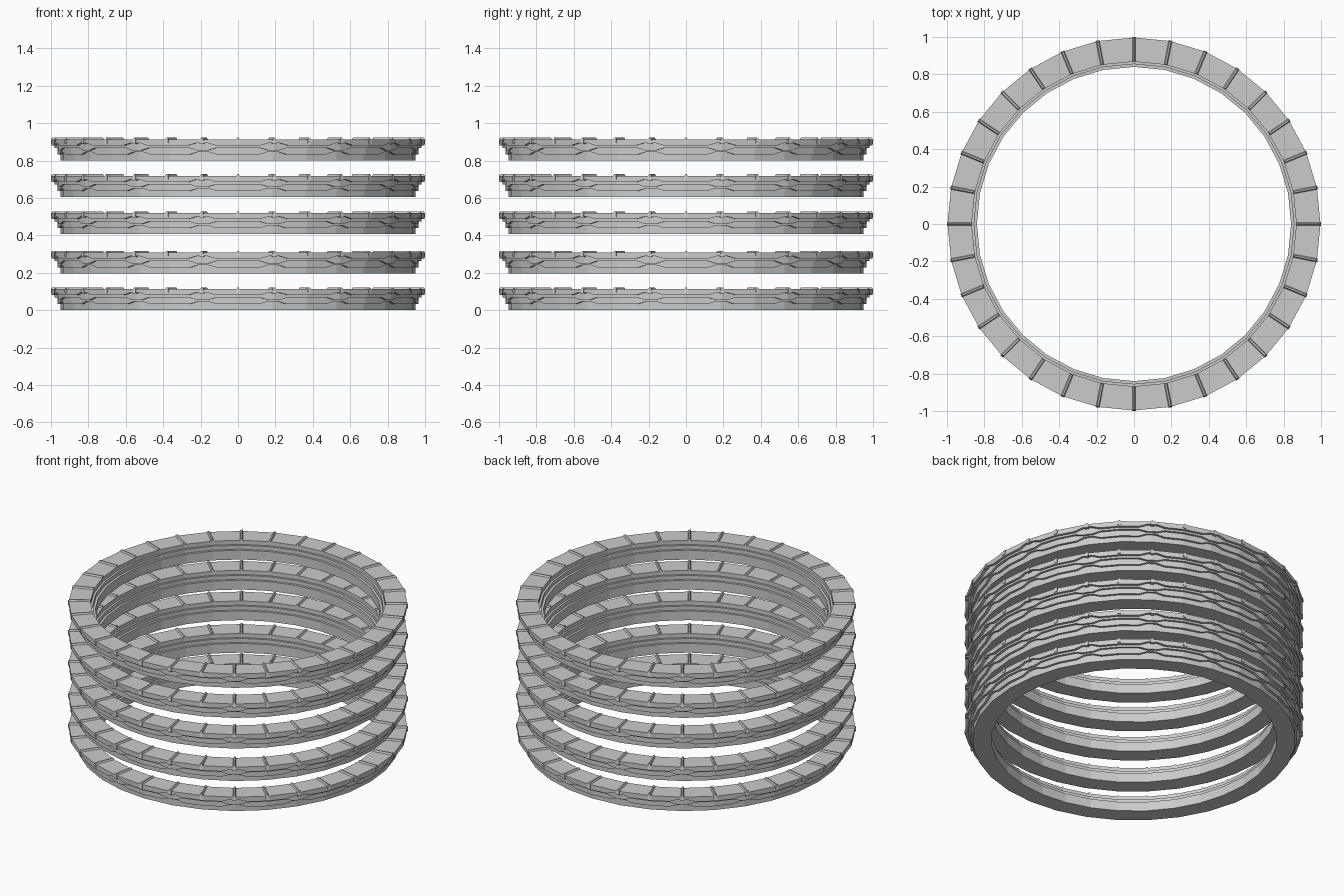
import bpy, bmesh, math
from mathutils import Matrix

if "Cube" in bpy.data.objects:
    bpy.data.objects.remove(bpy.data.objects["Cube"])

SIDES = 32
RING_BASES = [0.0, 0.195, 0.406, 0.605, 0.80]
# fraction along a side, raised (1) or lowered (0) tread edge; spans two sides
PATTERN = [(0, 0), (0.4, 0), (0.6, 0), (0.85, 1), (1.0, 1), (1.15, 1), (1.4, 0), (1.6, 0)]


def section(a, b, c):
    """Stepped cross-section: radius, height."""
    return [(0.95, 0), (0.95, a), (0.965, a), (0.965, b), (0.98, b), (0.98, c),
            (0.997, c), (0.997, 0.112), (0.868, 0.112), (0.868, 0.085),
            (0.855, 0.085), (0.855, 0.06), (0.84, 0.06), (0.84, 0)]


def polygon_point(f, r):
    """Point at side position f on the 32-sided polygon of radius r."""
    i, t = int(f + 1e-6), f - int(f + 1e-6)
    a0, a1 = 2 * math.pi * i / SIDES, 2 * math.pi * (i + 1) / SIDES
    return (r * ((1 - t) * math.cos(a0) + t * math.cos(a1)),
            r * ((1 - t) * math.sin(a0) + t * math.sin(a1)))


def add_object(name, bm, z):
    bmesh.ops.recalc_face_normals(bm, faces=bm.faces[:])
    mesh = bpy.data.meshes.new(name)
    bm.to_mesh(mesh)
    bm.free()
    ob = bpy.data.objects.new(name, mesh)
    ob.location.z = z
    bpy.context.collection.objects.link(ob)


def ring_body(name, z0):
    bm = bmesh.new()
    loops = []
    for pair in range(SIDES // 2):
        for f, up in PATTERN:
            prof = section(0.032 + 0.014 * up, 0.068 - 0.014 * up, 0.08 + 0.014 * up)
            loop = []
            for r, z in prof:
                x, y = polygon_point(pair * 2 + f, r)
                loop.append(bm.verts.new((x, y, z)))
            loops.append(loop)
    for i, a in enumerate(loops):
        b = loops[(i + 1) % len(loops)]
        for j in range(len(a)):
            k = (j + 1) % len(a)
            bm.faces.new((a[j], b[j], b[k], a[k]))
    add_object(name, bm, z0)


def ring_ribs(name, z0):
    """Tapered radial ribs across the top plate."""
    bm = bmesh.new()
    for i in range(SIDES):
        rot = Matrix.Rotation(2 * math.pi * i / SIDES, 4, 'Z')
        ends = []
        for r_low, r_top in ((0.868, 0.872), (1.0, 0.992)):
            pts = [(r_low, -0.011, 0.088), (r_low, 0.011, 0.088), (r_low, 0.009, 0.112),
                   (r_top, 0.004, 0.122), (r_top, -0.004, 0.122), (r_low, -0.009, 0.112)]
            ends.append([bm.verts.new(rot @ Matrix.Translation(p).translation) for p in pts])
        a, b = ends
        bm.faces.new(a)
        bm.faces.new(b)
        for j in range(6):
            k = (j + 1) % 6
            bm.faces.new((a[j], a[k], b[k], b[j]))
    add_object(name, bm, z0)


# five stacked rings
for n, base in enumerate(RING_BASES, 1):
    ring_body(f"ring_{n}", base)
    ring_ribs(f"ring_{n}_ribs", base)
